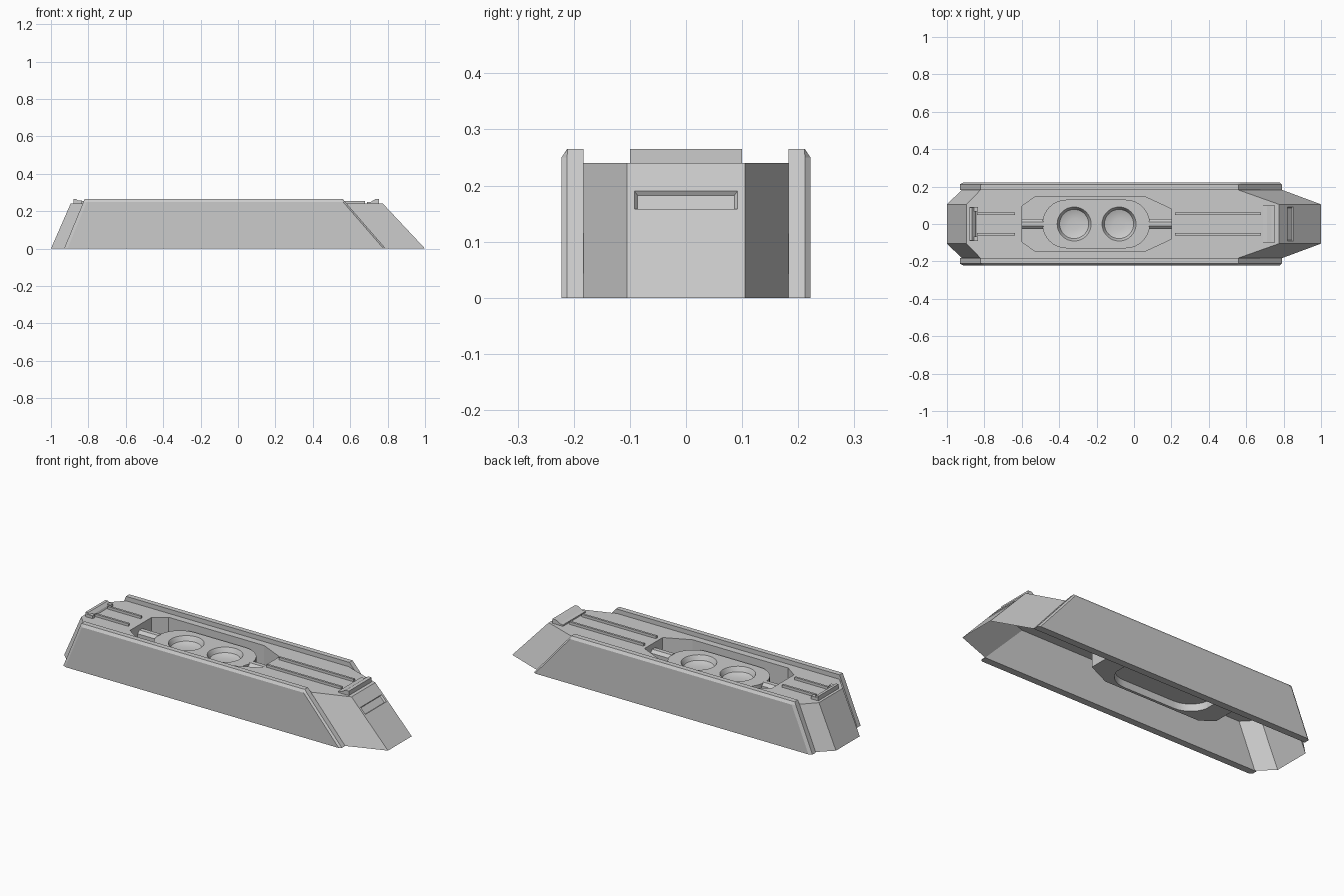
import bpy, bmesh, math
from mathutils import Vector

if "Cube" in bpy.data.objects:
    bpy.data.objects.remove(bpy.data.objects["Cube"])


def finish(name, bm, smooth=False):
    bmesh.ops.remove_doubles(bm, verts=bm.verts, dist=1e-5)
    bmesh.ops.recalc_face_normals(bm, faces=bm.faces)
    me = bpy.data.meshes.new(name)
    bm.to_mesh(me)
    bm.free()
    ob = bpy.data.objects.new(name, me)
    bpy.context.collection.objects.link(ob)
    if smooth:
        bpy.ops.object.select_all(action='DESELECT')
        ob.select_set(True)
        bpy.context.view_layer.objects.active = ob
        bpy.ops.object.shade_smooth_by_angle(angle=math.radians(35))
    return ob


def poly(bm, pts):
    return bm.faces.new([bm.verts.new(p) for p in pts])


def bridge(bm, a, b, skip=()):
    n = len(a)
    for i in range(n):
        if i not in skip:
            poly(bm, [a[i], a[(i + 1) % n], b[(i + 1) % n], b[i]])


def loft(name, rings):
    """Closed solid through a list of matching rings."""
    bm = bmesh.new()
    poly(bm, rings[0])
    poly(bm, rings[-1])
    for a, b in zip(rings, rings[1:]):
        bridge(bm, a, b)
    return finish(name, bm)


def holed_face(bm, outer, holes, normal):
    edges = []
    for loop in [outer] + holes:
        vs = [bm.verts.new(p) for p in loop]
        edges += [bm.edges.new((vs[i], vs[(i + 1) % len(vs)])) for i in range(len(vs))]
    bmesh.ops.triangle_fill(bm, use_beauty=True, edges=edges, normal=normal)


def recess(bm, rim, floor, holes=()):
    bridge(bm, rim, floor)
    if holes:
        holed_face(bm, floor, list(holes), (0, 0, 1))
    else:
        poly(bm, floor)


def mirrored(half):
    return half + [(x, -y, z) for x, y, z in reversed(half)]


def extruded(name, profile, y0, y1):
    """Solid from an x-z profile between two y positions."""
    return loft(name, [[(x, y, z) for x, z in profile] for y in (y0, y1)])


def box(name, x0, x1, y0, y1, z0, z1):
    return extruded(name, [(x0, z0), (x1, z0), (x1, z1), (x0, z1)], y0, y1)


def circle(cx, r, z, n=32):
    return [(cx + r * math.cos(2 * math.pi * i / n), r * math.sin(2 * math.pi * i / n), z)
            for i in range(n)]


def capsule(z, r=.13):
    pts = []
    for cx, start in ((-.045, -90), (-.36, 90)):
        for i in range(17):
            t = math.radians(start + i * 180 / 16)
            pts.append((cx + r * math.cos(t), r * math.sin(t), z))
    return pts


# Hull: sloped open-bottomed shell with a deck recess and a shallow slot in the right end
H, FLOOR = 0.24, 0.12
bottom = mirrored([(1, .105, 0), (.79, .183, 0), (-.92, .183, 0), (-1, .105, 0)])
top = mirrored([(.775, .105, H), (.555, .183, H), (-.82, .183, H), (-.895, .105, H)])
pan = mirrored([(.2, .08, H), (.06, .145, H), (-.53, .145, H), (-.6, .095, H)])
bm = bmesh.new()
bridge(bm, bottom, top, skip=(1, 5, 7))
holed_face(bm, top, [pan], (0, 0, 1))
recess(bm, pan, [(x, y, FLOOR) for x, y, z in pan], [capsule(FLOOR)])
slope = lambda y, z: (1 - .225 * z / H, y, z)
slot = [slope(-.092, .158), slope(.092, .158), slope(.092, .19), slope(-.092, .19)]
end = [slope(-.105, 0), slope(.105, 0), slope(.105, H), slope(-.105, H)]
holed_face(bm, end, [slot], (.73, 0, .68))
inner = [slope(-.086, .16), slope(.086, .16), slope(.086, .188), slope(-.086, .188)]
recess(bm, slot, [Vector(p) - Vector((.006, 0, .0056)) for p in inner])
finish("hull", bm)

# Side skirts: slabs with a chamfered outer upper edge and bevelled outer ends
full = [(.222, 0), (.222, .25), (.212, .265), (.183, .265), (.183, 0)]
tip = [(.212, 0), (.212, .25), (.211, .265), (.183, .265), (.183, 0)]
left = lambda z: -.93 + .11 * z / .265
right = lambda z: .79 - .23 * z / .265
for side, s in (("back", 1), ("front", -1)):
    rings = []
    for section, f, inset in ((tip, left, 0), (full, left, .018),
                              (full, right, -.012), (tip, right, 0)):
        # only the outer edge is set in at the ends
        rings.append([(f(z) + (inset if y > .2 else inset * .2), s * y, z)
                      for y, z in section])
    loft(side + "_skirt", rings)

# Raised capsule-shaped insert with two round dishes
ZT = .207
dish_x = (-.32, -.08)
profile = [(.091, ZT), (.087, ZT - .006), (.083, ZT - .016), (.078, ZT - .025),
           (.06, ZT - .032), (.03, ZT - .036)]
bm = bmesh.new()
holed_face(bm, capsule(ZT), [circle(x, .091, ZT) for x in dish_x], (0, 0, 1))
bridge(bm, capsule(FLOOR), capsule(ZT))
poly(bm, capsule(.16))
for x in dish_x:
    for (r0, z0), (r1, z1) in zip(profile, profile[1:]):
        bridge(bm, circle(x, r0, z0), circle(x, r1, z1))
    poly(bm, circle(x, *profile[-1]))
finish("dish_insert", bm, smooth=True)

# Ridges joining the insert to the recess ends
for name, x0, x1 in (("left_ridge", -.6, -.485), ("right_ridge", .08, .2)):
    ridge = [(-.028, FLOOR), (-.028, .195), (-.012, .21), (.012, .21), (.028, .195), (.028, FLOOR)]
    loft(name, [[(x, y, z) for y, z in ridge] for x in (x0, x1)])

# Raised deck ribs, and clips at both deck ends
for s in (-1, 1):
    for x0, x1 in ((-.84, -.635), (.22, .68)):
        box("deck_rib", x0, x1, s * .055 - .006, s * .055 + .006, H - .005, H + .014)
    y0, y1 = sorted((s * .068, s * .09))
    box("left_clip_end", -.88, -.835, y0, y1, .238, .256)
extruded("left_clip", [(-.88, .238), (-.88, .265), (-.865, .265), (-.85, .25),
                       (-.845, .238)], -.088, .088)
extruded("right_clip", [(.69, .238), (.69, .248), (.71, .25), (.735, .265),
                        (.755, .265), (.755, .238)], -.1, .1)
